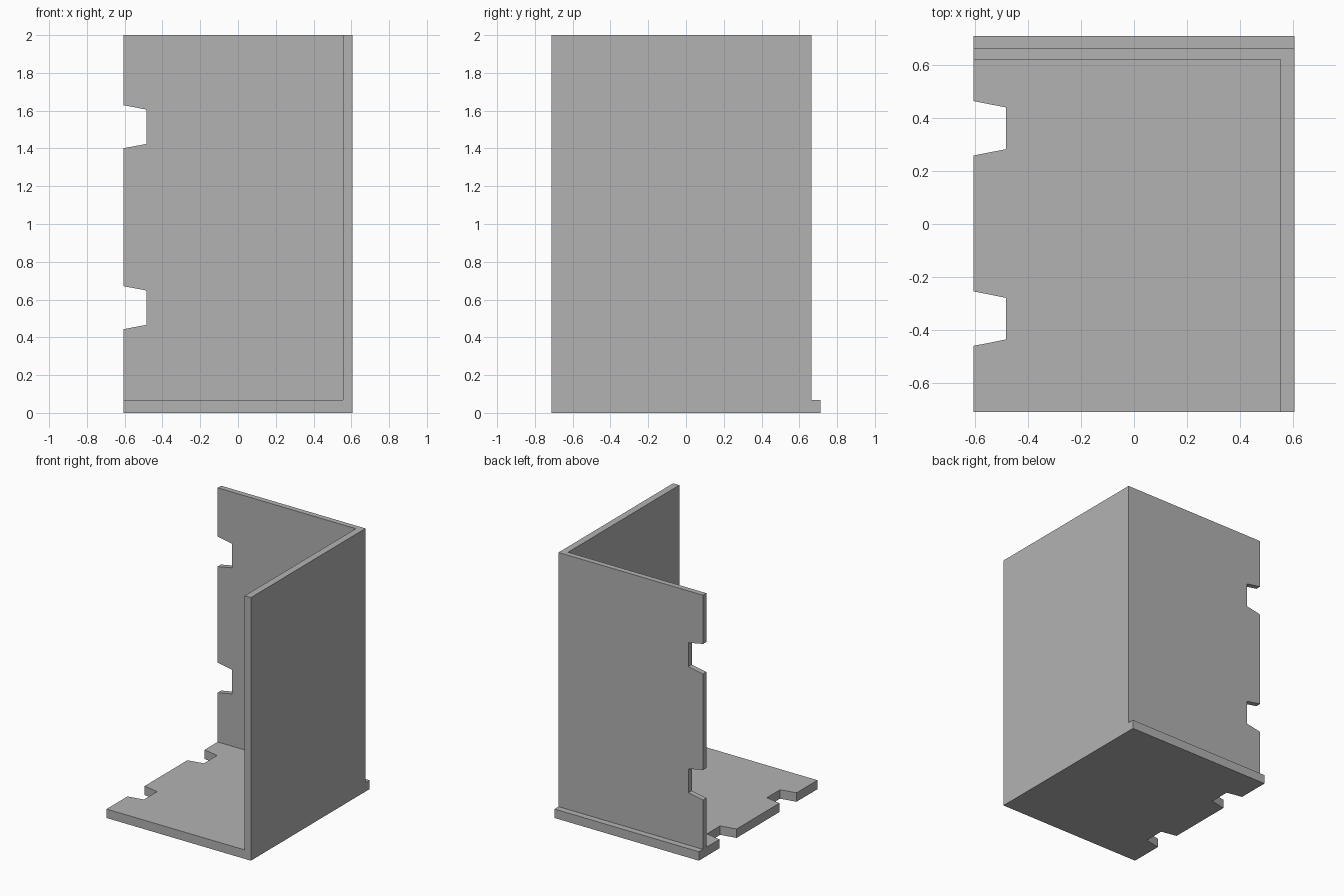
import bpy
import bmesh
from mathutils import Vector

cube = bpy.data.objects.get("Cube")
if cube:
    bpy.data.objects.remove(cube, do_unlink=True)

# Overall sizes
HX, HY, TOP = 0.607, 0.712, 2.0
FLOOR = 0.068
BACK_IN, BACK_OUT = 0.623, 0.664
SIDE_IN = 0.555
NOTCH_X = -0.485

grey = bpy.data.materials.new("plain grey")
grey.use_nodes = True
colour = (0.448, 0.448, 0.448, 1)
grey.diffuse_color = colour
grey.node_tree.nodes["Principled BSDF"].inputs["Base Color"].default_value = colour


def panel(name, outline, push):
    """Extrude a flat outline of 3D points along push."""
    bm = bmesh.new()
    face = bm.faces.new([bm.verts.new(p) for p in outline])
    extruded = bmesh.ops.extrude_face_region(bm, geom=[face], use_keep_orig=True)
    moved = [g for g in extruded["geom"] if isinstance(g, bmesh.types.BMVert)]
    bmesh.ops.translate(bm, verts=moved, vec=Vector(push))
    bmesh.ops.recalc_face_normals(bm, faces=bm.faces)
    mesh = bpy.data.meshes.new(name)
    bm.to_mesh(mesh)
    bm.free()
    mesh.materials.append(grey)
    obj = bpy.data.objects.new(name, mesh)
    bpy.context.collection.objects.link(obj)
    return obj


def notched(low, high, centres, mouth, inner):
    """Rectangle with tapered notches in its -x edge, as (x, along) pairs."""
    pts = [(HX, high), (HX, low), (-HX, low)]
    for c in centres:
        pts += [(-HX, c - mouth), (NOTCH_X, c - inner),
                (NOTCH_X, c + inner), (-HX, c + mouth)]
    return pts + [(-HX, high)]


# Floor plate, notched on one edge
floor = notched(-HY, HY, (-0.358, 0.362), 0.103, 0.079)
panel("floor_plate", [(x, y, 0) for x, y in floor], (0, 0, FLOOR))

# Back wall, set in from the floor edge and notched the same way
back = notched(FLOOR, TOP, (0.557, 1.515), 0.114, 0.091)
panel("back_wall", [(x, BACK_IN, z) for x, z in back], (0, BACK_OUT - BACK_IN, 0))

# Plain side wall
side = [(-HY, FLOOR), (BACK_IN, FLOOR), (BACK_IN, TOP), (-HY, TOP)]
panel("side_wall", [(SIDE_IN, y, z) for y, z in side], (HX - SIDE_IN, 0, 0))
